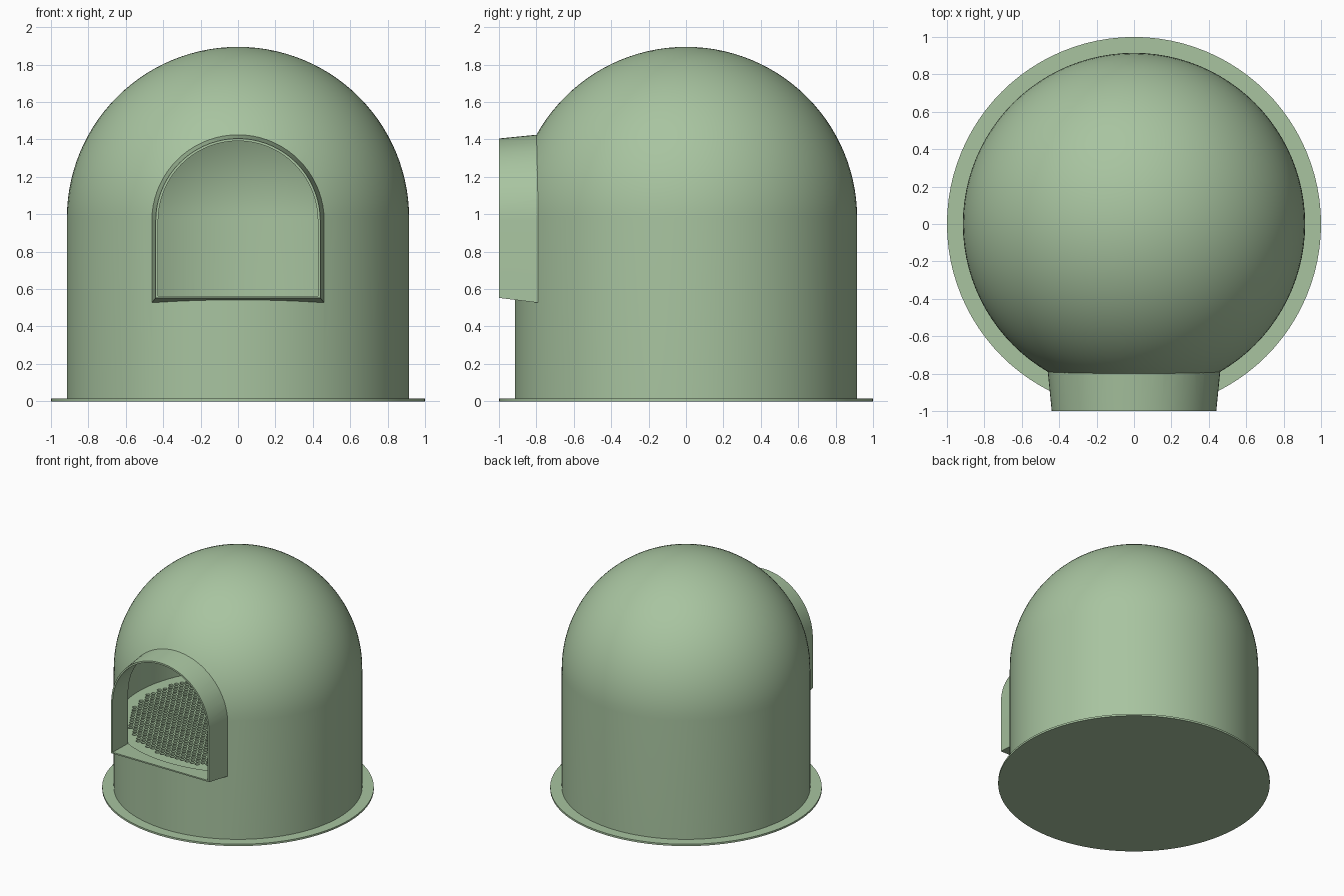
import bpy, bmesh, math

if "Cube" in bpy.data.objects:
    bpy.data.objects.remove(bpy.data.objects["Cube"])

sage = bpy.data.materials.new("sage_green")
sage.diffuse_color = (0.392, 0.552, 0.352, 1)
sage.use_nodes = True
sage.node_tree.nodes["Principled BSDF"].inputs["Base Color"].default_value = sage.diffuse_color

DOME_Z = 0.98      # height where the wall turns into the dome
R_OUT, R_IN = 0.915, 0.90
GRATE_TOP = 0.547


def add_object(name, bm):
    bmesh.ops.recalc_face_normals(bm, faces=bm.faces)
    mesh = bpy.data.meshes.new(name)
    bm.to_mesh(mesh)
    bm.free()
    mesh.materials.append(sage)
    obj = bpy.data.objects.new(name, mesh)
    bpy.context.collection.objects.link(obj)
    return obj


def select(obj):
    bpy.ops.object.select_all(action='DESELECT')
    obj.select_set(True)
    bpy.context.view_layer.objects.active = obj


def smooth(obj, angle=30):
    select(obj)
    bpy.ops.object.shade_smooth_by_angle(angle=math.radians(angle))


def lathe(name, profile, steps=96):
    """Spin an (r, z) profile that starts and ends on the axis."""
    bm = bmesh.new()
    vs = [bm.verts.new((r, 0, z)) for r, z in profile]
    es = [bm.edges.new(p) for p in zip(vs, vs[1:])]
    bmesh.ops.spin(bm, geom=vs + es, cent=(0, 0, 0), axis=(0, 0, 1),
                   angle=2 * math.pi, steps=steps)
    bmesh.ops.remove_doubles(bm, verts=bm.verts, dist=1e-4)
    return add_object(name, bm)


def dome_profile(r, bottom, n=28):
    arc = [(r * math.cos(i * math.pi / 2 / n), DOME_Z + r * math.sin(i * math.pi / 2 / n))
           for i in range(n)]
    return [(0, bottom), (r, bottom)] + arc + [(0, DOME_Z + r)]


def arch(y, half, bottom, spring=0.965, n=36):
    """Arched doorway outline at depth y."""
    pts = [(-half, y, bottom), (half, y, bottom)]
    return pts + [(half * math.cos(i * math.pi / n), y, spring + half * math.sin(i * math.pi / n))
                  for i in range(n + 1)]


def loft(name, front, back):
    bm = bmesh.new()
    a = [bm.verts.new(p) for p in front]
    b = [bm.verts.new(p) for p in back]
    bm.faces.new(a)
    bm.faces.new(b)
    for i in range(len(a)):
        j = (i + 1) % len(a)
        bm.faces.new((a[i], a[j], b[j], b[i]))
    return add_object(name, bm)


def boolean(obj, other, operation):
    mod = obj.modifiers.new("cut", 'BOOLEAN')
    mod.operation, mod.object, mod.solver = operation, other, 'EXACT'
    select(obj)
    bpy.ops.object.modifier_apply(modifier=mod.name)
    bpy.data.objects.remove(other)


# domed shell with flared porch, hollowed out and opened at the front
shell = lathe("dome_shell", dome_profile(R_OUT, 0.005))
boolean(shell, loft("porch", arch(-1.0, 0.44, 0.553), arch(-0.76, 0.464, 0.523)), 'UNION')
boolean(shell, lathe("hollow_cutter", dome_profile(R_IN, -0.1)), 'DIFFERENCE')
boolean(shell, loft("doorway_cutter", arch(-1.04, 0.425, 0.566), arch(-0.6, 0.445, 0.541)),
        'DIFFERENCE')
smooth(shell)

# flat base plate
base = lathe("base_plate", [(0, 0), (1, 0), (1, 0.015), (0, 0.015)])
smooth(base)

# perforated floor: a filled disc outline with staggered round holes
curve = bpy.data.curves.new("grate_floor", 'CURVE')
curve.dimensions, curve.fill_mode, curve.extrude = '2D', 'BOTH', 0.0075


def ring(cx, cy, r, n):
    s = curve.splines.new('POLY')
    s.points.add(n - 1)
    for i, p in enumerate(s.points):
        a = 2 * math.pi * (i + 0.5) / n
        p.co = (cx + r * math.cos(a), cy + r * math.sin(a), 0, 1)
    s.use_cyclic_u = True


ring(0, 0, R_IN - 0.001, 96)
PITCH, HOLE = 0.045, 0.0175
for row in range(-22, 23):
    for col in range(-20, 21):
        x = (col + 0.5 * (row % 2)) * PITCH
        y = row * PITCH * math.sqrt(3) / 2
        if math.hypot(x, y) < 0.81:
            ring(x, y, HOLE, 8)
curve.materials.append(sage)
grate = bpy.data.objects.new("grate_floor", curve)
bpy.context.collection.objects.link(grate)
grate.location.z = GRATE_TOP - 0.0075
select(grate)
bpy.ops.object.convert(target='MESH')
